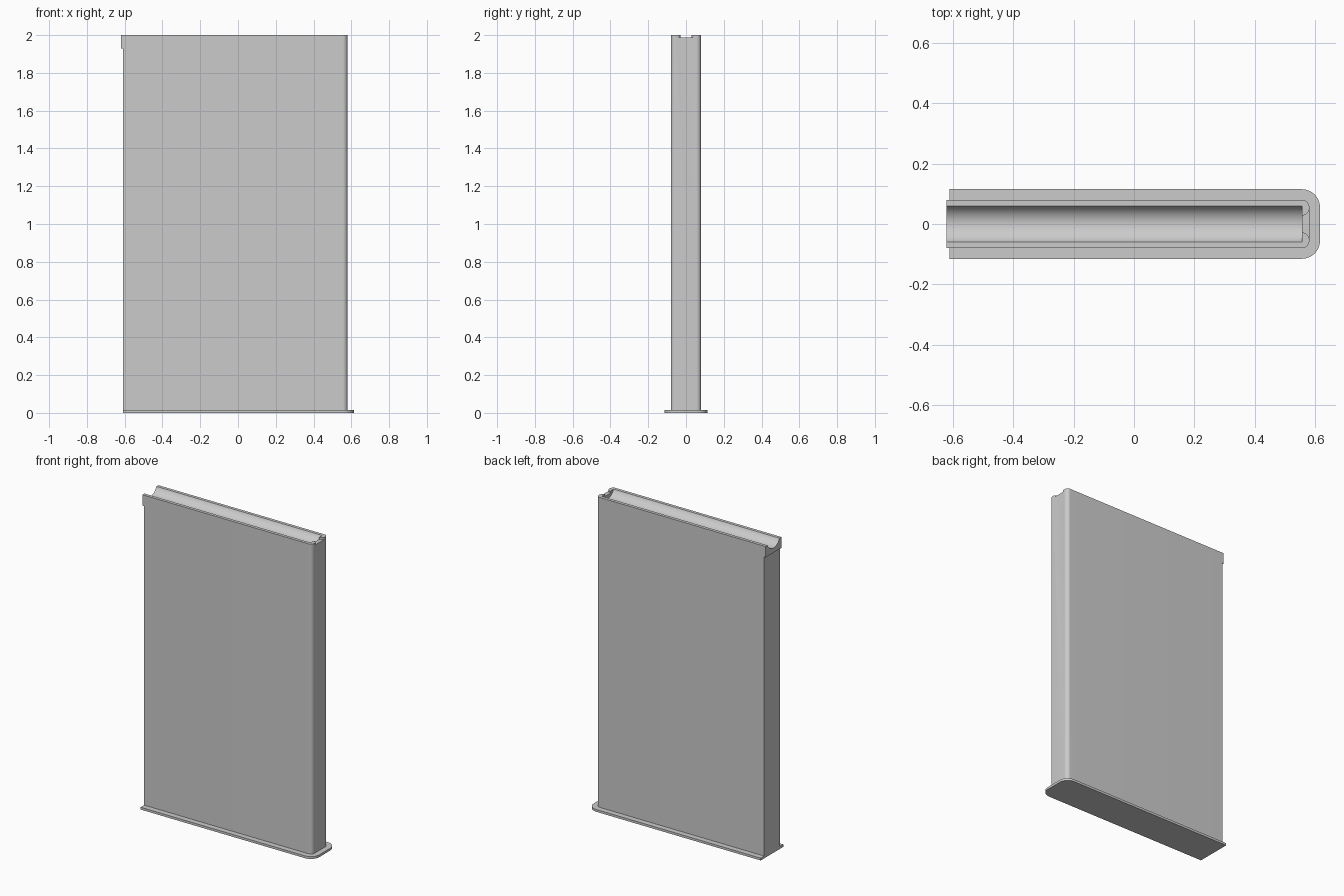
import bpy, bmesh, math

cube = bpy.data.objects.get("Cube")
if cube:
    bpy.data.objects.remove(cube, do_unlink=True)

grey = bpy.data.materials.new("plain grey")
grey.use_nodes = True
grey.diffuse_color = (0.6, 0.6, 0.6, 1)
grey.node_tree.nodes["Principled BSDF"].inputs["Base Color"].default_value = (0.6, 0.6, 0.6, 1)


def arc(cx, cy, radius, start, end, steps=12):
    """Points along an arc, angles in degrees."""
    angles = [math.radians(start + (end - start) * i / steps) for i in range(steps + 1)]
    return [(cx + radius * math.cos(a), cy + radius * math.sin(a)) for a in angles]


def extrude(name, outline, z0, z1):
    """Solid made by raising a plan outline from z0 to z1."""
    bm = bmesh.new()
    face = bm.faces.new([bm.verts.new((x, y, z0)) for x, y in outline])
    raised = bmesh.ops.extrude_face_region(bm, geom=[face])["geom"]
    for v in raised:
        if isinstance(v, bmesh.types.BMVert):
            v.co.z = z1
    bmesh.ops.recalc_face_normals(bm, faces=bm.faces[:])
    mesh = bpy.data.meshes.new(name)
    bm.to_mesh(mesh)
    bm.free()
    mesh.materials.append(grey)
    obj = bpy.data.objects.new(name, mesh)
    bpy.context.collection.objects.link(obj)
    return obj


def rounded_plan(x0, x1, half, radius):
    """Rectangle whose two +x corners are rounded."""
    return ([(x0, -half)] + arc(x1 - radius, radius - half, radius, -90, 0)
            + arc(x1 - radius, half - radius, radius, 0, 90) + [(x0, half)])


def combine(target, tool, operation):
    mod = target.modifiers.new(tool.name, "BOOLEAN")
    mod.operation = operation
    mod.solver = "EXACT"
    mod.object = tool
    bpy.context.view_layer.objects.active = target
    bpy.ops.object.modifier_apply(modifier=mod.name)
    bpy.data.objects.remove(tool, do_unlink=True)


# Thin foot plate and tall panel
foot = extrude("foot_plate", rounded_plan(-0.61, 0.615, 0.115, 0.06), 0, 0.015)
panel = extrude("panel", rounded_plan(-0.61, 0.58, 0.08, 0.025), 0.014, 2)

# Overhanging lip at the square end
lip = extrude("lip", [(-0.62, -0.08), (-0.59, -0.08), (-0.59, 0.08), (-0.62, 0.08)], 1.93, 2)
combine(panel, lip, "UNION")

# Round trough along the top, open at the lip
trough = extrude("trough_cutter", arc(0, 0, 0.065, 0, 360 - 5, 71), 0, 1.255)
trough.rotation_euler = (0, math.radians(90), 0)
trough.location = (-0.70, 0, 2.025)
bpy.context.view_layer.update()
combine(panel, trough, "DIFFERENCE")

# Shallow flared notch through the closed end
upper = arc(0.555, 0.053, 0.025, -90, 0, 8)
side = [(0.53, 0.028)] + upper + [(0.60, 0.053)]
notch = extrude("notch_cutter", side + [(x, -y) for x, y in reversed(side)], 1.987, 2.1)
combine(panel, notch, "DIFFERENCE")

# Smooth the curved faces, keep edges sharp
for obj in (foot, panel):
    bpy.ops.object.select_all(action="DESELECT")
    obj.select_set(True)
    bpy.context.view_layer.objects.active = obj
    bpy.ops.object.shade_smooth_by_angle(angle=math.radians(30))
